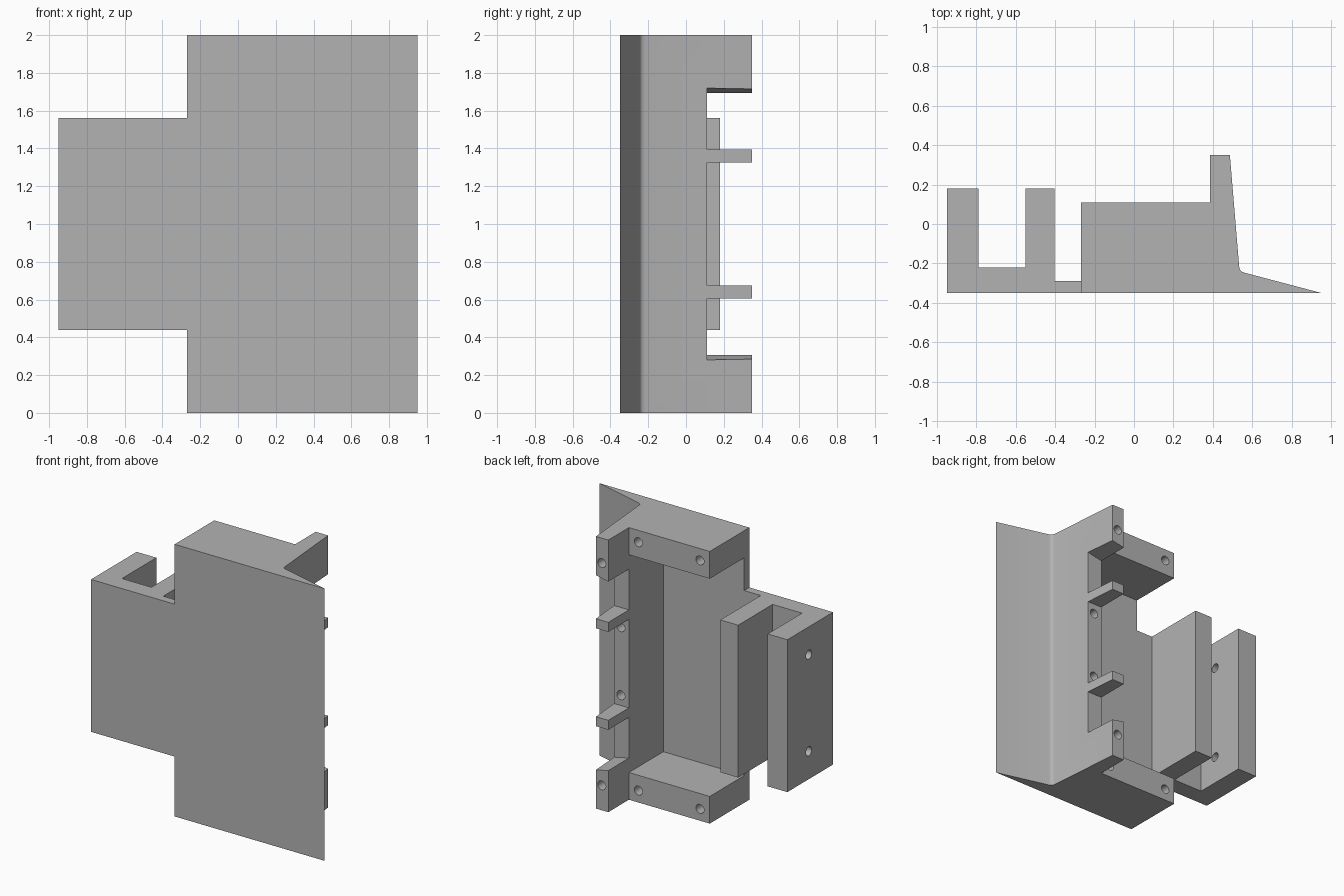
import bpy
import bmesh
import math
from mathutils import Vector

cube = bpy.data.objects.get("Cube")
if cube:
    bpy.data.objects.remove(cube, do_unlink=True)

grey = bpy.data.materials.new("plain grey")
grey.use_nodes = True
colour = (0.45, 0.45, 0.45, 1)
grey.diffuse_color = colour
grey.node_tree.nodes["Principled BSDF"].inputs["Base Color"].default_value = colour


def prism(name, points, low, high, axis="z"):
    """Extrude an outline along z (points are x, y) or along y (points are x, z)."""
    bm = bmesh.new()
    place = (lambda a, b: (a, b, low)) if axis == "z" else (lambda a, b: (a, low, b))
    face = bm.faces.new([bm.verts.new(place(a, b)) for a, b in points])
    step = Vector((0, 0, high - low)) if axis == "z" else Vector((0, high - low, 0))
    grown = bmesh.ops.extrude_face_region(bm, geom=[face])["geom"]
    bmesh.ops.translate(bm, vec=step, verts=[v for v in grown if isinstance(v, bmesh.types.BMVert)])
    bmesh.ops.recalc_face_normals(bm, faces=bm.faces[:])
    mesh = bpy.data.meshes.new(name)
    bm.to_mesh(mesh)
    bm.free()
    obj = bpy.data.objects.new(name, mesh)
    bpy.context.collection.objects.link(obj)
    mesh.materials.append(grey)
    return obj


def drill(centre, depth, axis):
    """Cylinder cutter centred on a surface, reaching depth to either side."""
    turn = (math.pi / 2, 0, 0) if axis == "y" else (0, math.pi / 2, 0)
    bpy.ops.mesh.primitive_cylinder_add(vertices=24, radius=0.033, depth=2 * depth,
                                        location=centre, rotation=turn)
    return bpy.context.object


def carve(obj, cutters):
    for cutter in cutters:
        cutter.hide_render = True
        mod = obj.modifiers.new("cut", "BOOLEAN")
        mod.operation = "DIFFERENCE"
        mod.solver = "EXACT"
        mod.object = cutter
        bpy.context.view_layer.objects.active = obj
        bpy.ops.object.modifier_apply(modifier=mod.name)
        bpy.data.objects.remove(cutter, do_unlink=True)


def finish(obj):
    bpy.ops.object.select_all(action="DESELECT")
    obj.select_set(True)
    bpy.context.view_layer.objects.active = obj
    bpy.ops.object.shade_smooth_by_angle(angle=math.radians(30))


# Main body: plate, end blocks, tall side wall and flared edge
body = prism("main_body", [
    (-0.27, -0.35), (0.95, -0.35), (0.56, -0.247), (0.546, -0.241), (0.538, -0.232),
    (0.534, -0.215), (0.487, 0.35), (0.387, 0.35), (0.387, 0.11), (-0.27, 0.11)], 0, 2)

# Open pocket between the end blocks
cutters = [prism("pocket", [(-0.5, -0.29), (0.387, -0.29), (0.387, 0.6), (-0.5, 0.6)], 0.2, 1.8)]

# Notches that leave two ribs and two sloped end posts on the wall
for outline in (
        [(0.3, 0.324), (0.6, 0.261), (0.6, 0.605), (0.3, 0.605)],
        [(0.3, 0.675), (0.6, 0.675), (0.6, 1.325), (0.3, 1.325)],
        [(0.3, 1.395), (0.6, 1.395), (0.6, 1.739), (0.3, 1.676)]):
    cutters.append(prism("notch", outline, 0.11, 0.6, axis="y"))

# Screw holes, mirrored about the middle height
for side in (-1, 1):
    for x, y, offset in ((0.31, 0.11, 0.913), (-0.19, 0.11, 0.913),
                         (0.44, 0.35, 0.817), (0.453, 0.11, 0.25)):
        cutters.append(drill((x, y, 1 + side * offset), 0.2, "y"))
carve(body, cutters)
finish(body)

# Side clip: two arms with a channel between, on a thin web
clip = prism("side_clip", [
    (-0.95, -0.35), (-0.27, -0.35), (-0.27, -0.29), (-0.405, -0.29), (-0.405, 0.18),
    (-0.55, 0.18), (-0.55, -0.22), (-0.79, -0.22), (-0.79, 0.18), (-0.95, 0.18)], 0.44, 1.56)
carve(clip, [drill((-0.95, -0.07, 1 + side * 0.355), 0.25, "x") for side in (-1, 1)])
finish(clip)
